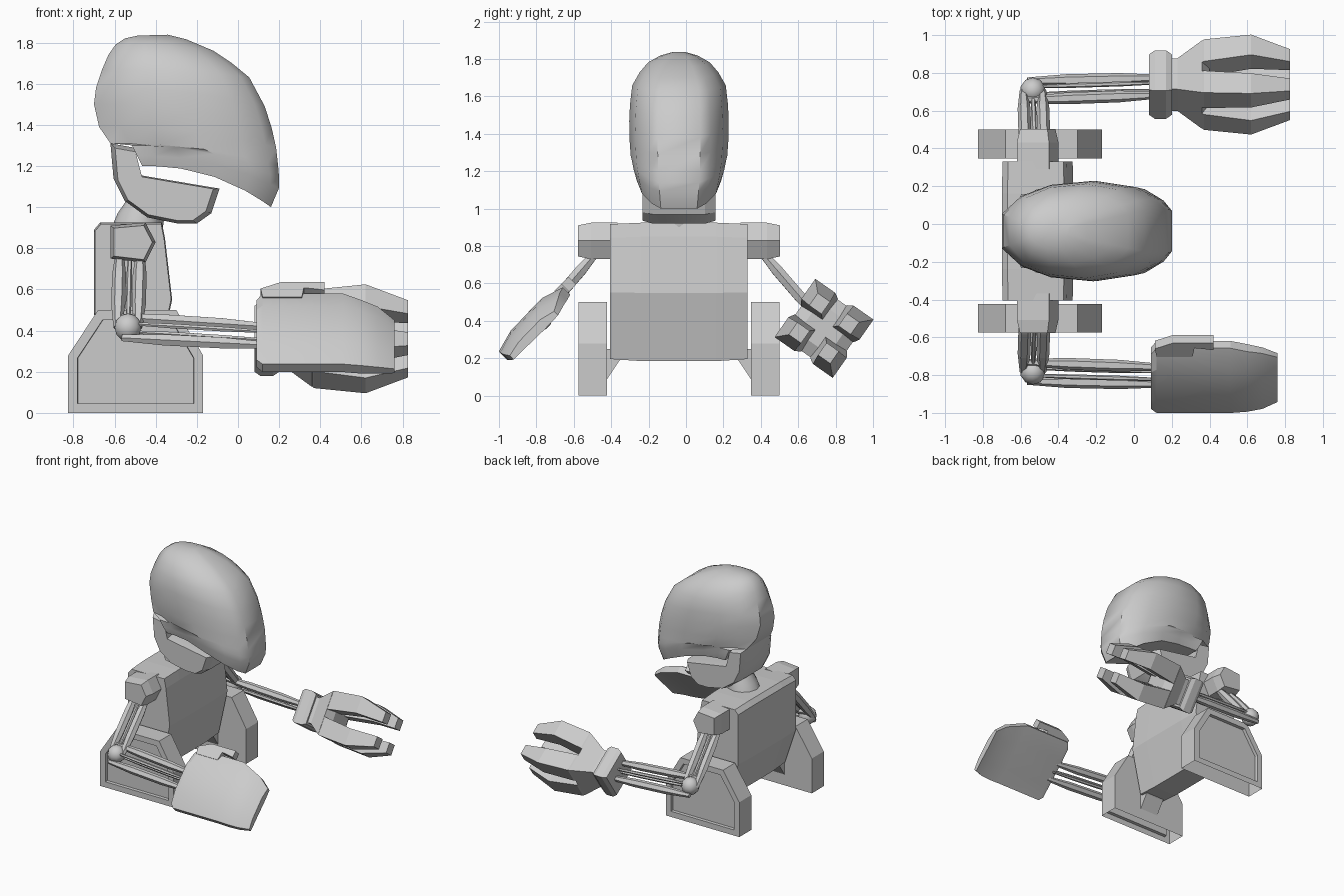
import bpy, bmesh, math
from mathutils import Vector

if "Cube" in bpy.data.objects:
    bpy.data.objects.remove(bpy.data.objects["Cube"])

C = -0.0375          # y of the body's mirror plane
R2 = math.sqrt(0.5)


def finish(name, bm, smooth=None):
    bmesh.ops.recalc_face_normals(bm, faces=bm.faces[:])
    me = bpy.data.meshes.new(name)
    bm.to_mesh(me)
    bm.free()
    ob = bpy.data.objects.new(name, me)
    bpy.context.collection.objects.link(ob)
    if smooth:
        bpy.ops.object.select_all(action='DESELECT')
        ob.select_set(True)
        bpy.context.view_layer.objects.active = ob
        bpy.ops.object.shade_smooth_by_angle(angle=math.radians(smooth))
    return ob


def loft(name, rings, smooth=None, panel=None, strip_caps=False):
    """Skin equal-length 3D rings and cap the ends.
    panel = (rim, depth) recesses the last cap and leaves the underside open;
    strip_caps closes mirror-symmetric ends with strips across."""
    bm = bmesh.new()
    vs = [[bm.verts.new(p) for p in r] for r in rings]
    n = len(rings[0])
    for a, b in zip(vs, vs[1:]):
        for i in range(n):
            j = (i + 1) % n
            bm.faces.new((a[i], a[j], b[j], b[i]))
    if strip_caps:
        for r in (vs[0], vs[-1]):
            for i in range(n // 2 - 1):
                bm.faces.new((r[i], r[i + 1], r[n - 2 - i], r[n - 1 - i]))
    else:
        bm.faces.new(vs[0][::-1])
        end = bm.faces.new(vs[-1])
    if panel:
        bmesh.ops.recalc_face_normals(bm, faces=bm.faces[:])
        bmesh.ops.inset_region(bm, faces=[end], thickness=panel[0], use_even_offset=True)
        bmesh.ops.inset_region(bm, faces=[end], thickness=.002, depth=-panel[1])
        under = [f for f in bm.faces if all(v.co.z < .001 for v in f.verts)]
        bmesh.ops.delete(bm, geom=under, context='FACES')
    return finish(name, bm, smooth)


def slices(name, profile, stations, smooth=None, panel=None):
    """Stack an xz profile along y; stations are (y, scale)."""
    cx = sum(p[0] for p in profile) / len(profile)
    cz = sum(p[1] for p in profile) / len(profile)
    return loft(name, [[(cx + (x - cx) * s, y, cz + (z - cz) * s) for x, z in profile]
                       for y, s in stations], smooth, panel)


def rod(name, a, b, r, sides=6):
    """Tapered rod, thicker in the middle."""
    a, b = Vector(a), Vector(b)
    q = (b - a).to_track_quat('Z', 'Y')
    rings = []
    for t, k in ((0, .6), (.3, 1), (.7, 1), (1, .6)):
        rings.append([a.lerp(b, t) + q @ Vector((r * k * math.cos(2 * math.pi * i / sides),
                                                 r * k * math.sin(2 * math.pi * i / sides), 0))
                      for i in range(sides)])
    return loft(name, rings)


# Torso
torso = [(-.70, .89), (-.67, .925), (-.37, .925), (-.355, .85), (-.32, .55),
         (-.40, .185), (-.60, .185), (-.70, .48)]
slices("torso", torso, [(C - .3675, .975), (C - .20, 1), (C + .20, 1), (C + .3675, .975)])

# Neck
loft("neck", [[(cx + r * math.cos(i * math.pi / 6), C + r * math.sin(i * math.pi / 6), z)
               for i in range(12)]
              for cx, z, r in ((-.49, .90, .125), (-.47, .97, .115), (-.42, 1.08, .09))], 40)

# Jaw
jaw = [(-.62, 1.31), (-.605, 1.14), (-.55, 1.03), (-.44, .95), (-.29, .92), (-.20, .92),
       (-.13, .97), (-.09, 1.09), (-.475, 1.155), (-.51, 1.29)]
slices("jaw", jaw, [(C - .195, .9), (C - .14, 1), (C + .14, 1), (C + .195, .9)], 25)

# Head: back x, back z, front x, front z, half width, back squareness
head = [(-.465, 1.20, .16, 1.00, .225, .9), (-.49, 1.25, .198, 1.09, .242, .9),
        (-.515, 1.30, .20, 1.14, .252, .88), (-.62, 1.31, .195, 1.20, .258, .6),
        (-.675, 1.39, .185, 1.29, .264, .4), (-.70, 1.50, .165, 1.38, .266, .34),
        (-.69, 1.58, .13, 1.49, .262, .33), (-.66, 1.67, .055, 1.63, .25, .3),
        (-.63, 1.74, -.03, 1.70, .21, .3), (-.595, 1.79, -.12, 1.76, .165, .3),
        (-.55, 1.82, -.25, 1.815, .10, .3), (-.48, 1.835, -.34, 1.838, .04, .3)]
rings = []
for xb, zb, xf, zf, w, sq in head:
    half = [(1, .43), (.94, .64), (.80, .88), (.56, 1), (.30, max(.92, sq)),
            (.12, max(.70, sq)), (0, sq)]
    pts = half + [(t, -f) for t, f in reversed(half)]
    rings.append([(xb + (xf - xb) * t, C + w * f, zb + (zf - zb) * t ** 2.3) for t, f in pts])
loft("head", rings, 40, strip_caps=True)

# Feet, shoulders and arms on both sides
foot = [(-.825, 0), (-.17, 0), (-.17, .28), (-.30, .5), (-.68, .5), (-.825, .28)]
shoulder = [(-.62, .91), (-.45, .925), (-.40, .83), (-.45, .73), (-.62, .75)]
for s, side in ((-1, "right"), (1, "left")):
    def Y(d):
        return C + s * d
    slices("foot_" + side, foot, [(Y(.385), 1), (Y(.5375), 1)], panel=(.045, .025))
    bracket = [(.39, .08), (.39, .25), (.26, .25), (.32, .185)]
    loft("foot_bracket_" + side, [[(x, Y(d), z) for d, z in bracket] for x in (-.58, -.42)])
    slices("shoulder_" + side, shoulder, [(Y(.33), 1), (Y(.47), 1), (Y(.54), .85)])

    # Elbow ball
    elbow = Vector((-.535, Y(.745), .415))
    bm = bmesh.new()
    bmesh.ops.create_uvsphere(bm, u_segments=10, v_segments=6, radius=.068)
    bmesh.ops.translate(bm, verts=bm.verts[:], vec=elbow)
    finish("elbow_" + side, bm, 60)

    # Upper arm rods
    for i, dx in enumerate((-.05, .05)):
        rod(f"upper_arm_rod_{side}_{i}", (-.525 + dx, Y(.43), .78),
            elbow + Vector((dx, 0, 0)), .034)
    rod("upper_arm_bone_" + side, (-.525, Y(.43), .78), elbow, .014)

    # Forearm rods
    wrist = Vector((.13, Y(.765), .375))
    for i, k in enumerate((-.05, .05)):
        off = Vector((0, -s * k, k))
        rod(f"forearm_rod_{side}_{i}", elbow + off + Vector((-.03, 0, 0)), wrist + off * .9, .031)
        thin = Vector((0, s * k, k)) * .4
        rod(f"forearm_bone_{side}_{i}", elbow + thin, wrist + thin, .013)


# Right hand: flat mitten lying on a diagonal, fingers curling to the palm
def mitt(x, v, n):
    return (x, -.82 + (v - n) * R2, .41 + (v + n) * R2)


section = [(-1, -.9), (-.5, -.9), (.4, -1), (1, -.9), (1, .1), (.5, .8), (-.5, .7), (-1, .1)]
stations = [(.09, -.22, .19, .05, 0), (.12, -.25, .235, .055, 0), (.51, -.25, .235, .055, 0),
            (.60, -.25, .20, .055, -.01), (.68, -.245, .17, .045, -.025),
            (.76, -.225, .11, .03, -.055)]
loft("mitten_hand", [[mitt(x, (a + b) / 2 + p * (b - a) / 2, q * t + c) for p, q in section]
                     for x, a, b, t, c in stations], 20)
thumb = [(.12, .19), (.11, .25), (.21, .295), (.42, .295), (.42, .24), (.36, .25),
         (.32, .255), (.31, .19)]
loft("mitten_thumb", [[mitt(x, v, n) for x, v in thumb] for n in (-.035, .025)])

# Left hand: four-fingered claw, square in section and rolled about the arm
ROLL = math.radians(-35)


def claw(x, a, b):
    c, s = math.cos(ROLL), math.sin(ROLL)
    return (x, .738 + a * c - b * s, .36 + a * s + b * c)


def square(x, h):
    return [claw(x, *p) for p in ((-h, -h), (h, -h), (h, h), (-h, h))]


loft("claw_cuff", [square(x, h) for x, h in ((.08, .115), (.11, .13), (.17, .13), (.20, .115))])
loft("claw_palm", [square(x, h) for x, h in ((.18, .10), (.23, .10), (.36, .168), (.40, .10))])
for i, (sa, sb) in enumerate(((1, 1), (-1, 1), (-1, -1), (1, -1))):
    rings = []
    for x, lo, hi in ((.30, .02, .13), (.37, .03, .172), (.62, .06, .19), (.825, .055, .135)):
        rings.append([claw(x, sa * p, sb * q)
                      for p, q in ((lo, lo), (hi, lo), (hi, hi), (lo, hi))])
    loft(f"claw_finger_{i}", rings)
